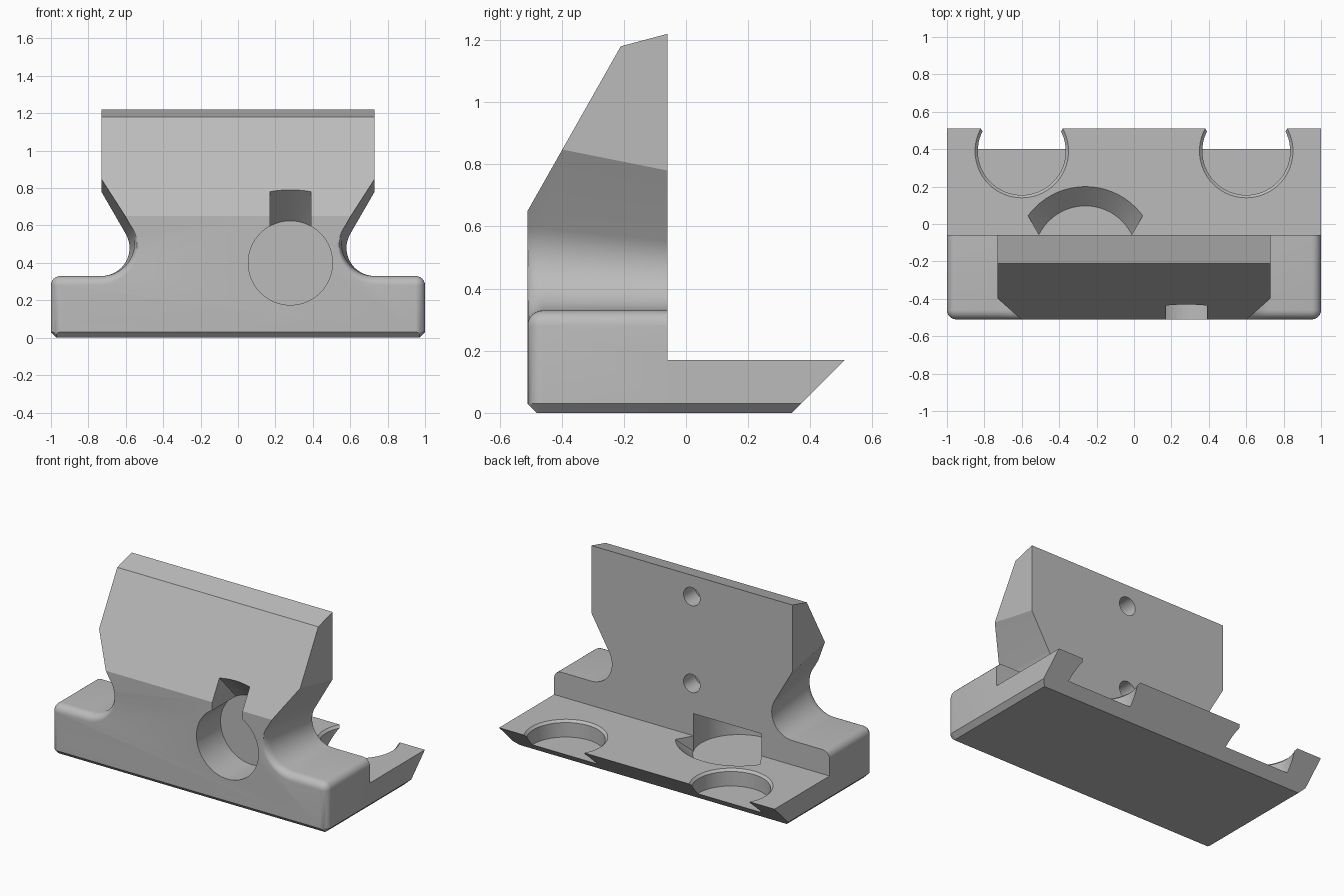
import bpy, bmesh
from math import cos, sin, pi, radians, sqrt
from mathutils import Matrix

if "Cube" in bpy.data.objects:
    bpy.data.objects.remove(bpy.data.objects["Cube"], do_unlink=True)

grey = bpy.data.materials.new("plain grey")
grey.use_nodes = True
grey.diffuse_color = (0.5, 0.5, 0.5, 1)
grey.node_tree.nodes["Principled BSDF"].inputs["Base Color"].default_value = (0.5, 0.5, 0.5, 1)


def loft(name, sections):
    """Closed solid through matching rings of points."""
    bm = bmesh.new()
    rings = [[bm.verts.new(p) for p in s] for s in sections]
    n = len(rings[0])
    for a, b in zip(rings, rings[1:]):
        for i in range(n):
            j = (i + 1) % n
            bm.faces.new((a[i], a[j], b[j], b[i]))
    bm.faces.new(rings[0])
    bm.faces.new(rings[-1])
    bmesh.ops.recalc_face_normals(bm, faces=bm.faces)
    mesh = bpy.data.meshes.new(name)
    bm.to_mesh(mesh)
    bm.free()
    mesh.materials.append(grey)
    ob = bpy.data.objects.new(name, mesh)
    bpy.context.collection.objects.link(ob)
    return ob


def box(name, lo, hi):
    corners = [(lo[0], lo[1]), (hi[0], lo[1]), (hi[0], hi[1]), (lo[0], hi[1])]
    return loft(name, [[(x, y, z) for x, y in corners] for z in (lo[2], hi[2])])


def turned(name, centre, steps, axis="Z", n=64):
    """Round solid from (position along axis, radius) steps."""
    rings = []
    for h, r in steps:
        pts = [(r * cos(2 * pi * i / n), r * sin(2 * pi * i / n)) for i in range(n)]
        if axis == "Z":
            rings.append([(centre[0] + u, centre[1] + v, h) for u, v in pts])
        else:
            rings.append([(centre[0] + u, h, centre[1] + v) for u, v in pts])
    return loft(name, rings)


def combine(target, tool, operation="DIFFERENCE"):
    """Apply a boolean and remove the tool."""
    mod = target.modifiers.new("cut", "BOOLEAN")
    mod.operation, mod.object, mod.solver = operation, tool, "EXACT"
    bpy.ops.object.select_all(action="DESELECT")
    bpy.context.view_layer.objects.active = target
    target.select_set(True)
    bpy.ops.object.modifier_apply(modifier="cut")
    bpy.data.objects.remove(tool, do_unlink=True)


FRONT, WALL, BACK = -0.51, -0.06, 0.51
ROUND = 0.05


def outline(y, d):
    """Front outline at depth y, pulled in by d for the rounded front edge."""
    r = 0.15 + 0.03 * max(0, (WALL - y) / (WALL - FRONT))
    half = [(0.97 - d, 0), (1 - d, 0.03)]
    c = 1 - ROUND
    for i in range(7):                      # rounded shoulder
        a = radians(15 * i)
        half.append((c + (ROUND - d) * cos(a), 0.28 + (ROUND - d) * sin(a)))
    for i in range(17):                     # hollow neck
        a = radians(270 - 120 * i / 16)
        rr = r + d * (1 - i / 16)
        half.append((0.73 + rr * cos(a), 0.33 + r + rr * sin(a)))
    half += [(0.73, 0.33 + 3 * r), (0.73, 1.3)]
    full = half + [(-x, z) for x, z in reversed(half)]
    return [(x, y, z) for x, z in full]


# Main body: lofted front outline trimmed by the side profile
sections = []
for k in range(7):
    a = radians(15 * k)
    sections.append(outline(FRONT + ROUND * (1 - cos(a)), max(0, ROUND * 0.98 * (1 - sin(a)))))
sections += [outline(WALL, 0), outline(BACK + 0.05, 0)]
body = loft("mounting_block", sections)

side = [(-0.48, 0), (FRONT, 0.03), (FRONT, 0.65), (-0.21, 1.18), (WALL, 1.22),
        (WALL, 0.17), (BACK, 0.17), (0.34, 0)]
combine(body, loft("side_profile", [[(x, y, z) for y, z in side] for x in (-1.1, 1.1)]), "INTERSECT")

# Round front recess with a flared finger slot above it
combine(body, turned("front_recess", (0.28, 0.4), [(-0.6, 0.225), (-0.26, 0.225)], "Y"))
slot = turned("finger_slot", (0.28, 0.4), [(-0.6, 0.56), (-0.262, 0.223)], "Y")
combine(slot, box("slot_limit", (0.17, -0.7, 0.42), (0.39, -0.2, 1.1)), "INTERSECT")
combine(body, slot)

# Round pocket under the wall with a sloped entry in the plate
px, py = -0.26, -0.18
combine(body, turned("rear_pocket", (px, py), [(0.07, 0.275), (0.315, 0.275)]))
entry = turned("pocket_entry", (px, py), [(0.072, 0.277), (0.17, 0.38), (0.2, 0.41)])
fan = [(-0.24, -0.07), (0.24, -0.07), (0.31, 0.05), (0.31, 0.3), (-0.31, 0.3), (-0.31, 0.05)]
combine(entry, loft("entry_limit", [[(px + x, y, z) for x, y in fan] for z in (0, 0.3)]), "INTERSECT")
combine(body, entry)

# Open round seats on the rear edge of the plate
for x in (-0.6, 0.6):
    combine(body, turned("plate_seat", (x, 0.39),
                         [(0.06, 0.235), (0.155, 0.235), (0.17, 0.25), (0.2, 0.28)]))

# Blind screw holes in the rear wall
for z in (0.51, 1.08):
    combine(body, turned("screw_hole", (0, z), [(-0.18, 0.06), (0.1, 0.06)], "Y", 32))

bpy.ops.object.select_all(action="DESELECT")
body.select_set(True)
bpy.context.view_layer.objects.active = body
bpy.ops.object.shade_smooth_by_angle(angle=radians(25))
